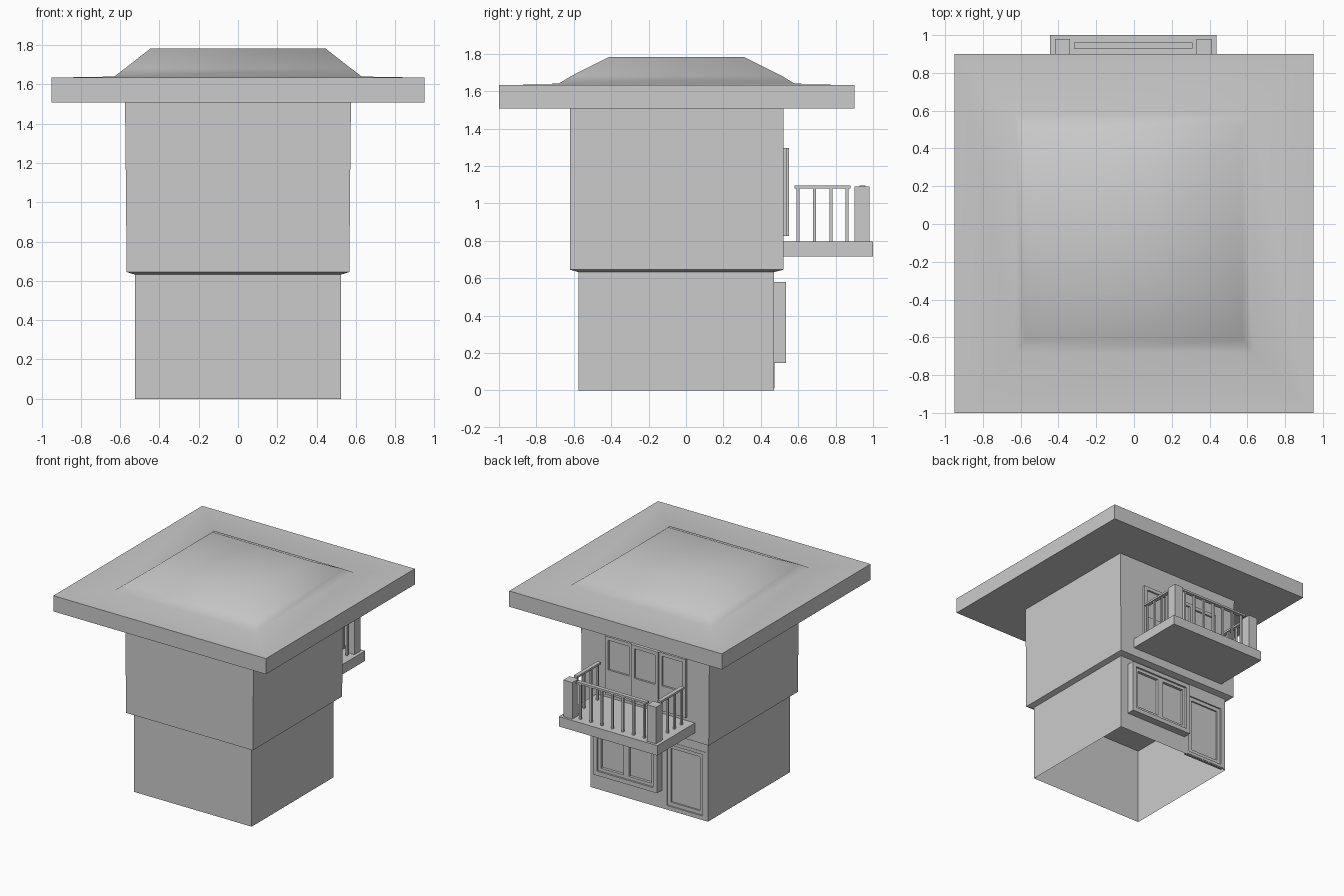
import bpy, bmesh

if "Cube" in bpy.data.objects:
    bpy.data.objects.remove(bpy.data.objects["Cube"])


def finish(name, bm, smooth=False):
    bmesh.ops.remove_doubles(bm, verts=bm.verts, dist=1e-5)
    bmesh.ops.recalc_face_normals(bm, faces=bm.faces)
    me = bpy.data.meshes.new(name)
    bm.to_mesh(me)
    bm.free()
    ob = bpy.data.objects.new(name, me)
    bpy.context.collection.objects.link(ob)
    for p in me.polygons:
        p.use_smooth = smooth
    return ob


def boxes(name, spans):
    """One object from axis-aligned boxes given as (x0, x1, y0, y1, z0, z1)."""
    me = bpy.data.meshes.new(name)
    bm = bmesh.new()
    for x0, x1, y0, y1, z0, z1 in spans:
        vs = bmesh.ops.create_cube(bm, size=1)["verts"]
        for v in vs:
            v.co.x = x1 if v.co.x > 0 else x0
            v.co.y = y1 if v.co.y > 0 else y0
            v.co.z = z1 if v.co.z > 0 else z0
    bm.to_mesh(me)
    bm.free()
    ob = bpy.data.objects.new(name, me)
    bpy.context.collection.objects.link(ob)
    return ob


def loft(rings, bottom=False, top=False):
    """Stacked rectangles (half_x, y0, y1, z); side 2 of each band faces back."""
    bm = bmesh.new()
    loops = [[bm.verts.new(c) for c in ((-hx, y0, z), (hx, y0, z), (hx, y1, z), (-hx, y1, z))]
             for hx, y0, y1, z in rings]
    for a, b in zip(loops, loops[1:]):
        for i in range(4):
            j = (i + 1) % 4
            bm.faces.new((a[i], a[j], b[j], b[i]))
    if bottom:
        bm.faces.new(loops[0][::-1])
    if top:
        bm.faces.new(loops[-1])
    return bm


def border(x0, x1, z0, z1, y0, y1, w):
    """Four bars around a rectangle on the back side."""
    return [(x0, x0 + w, y0, y1, z0, z1), (x1 - w, x1, y0, y1, z0, z1),
            (x0 + w, x1 - w, y0, y1, z0, z0 + w), (x0 + w, x1 - w, y0, y1, z1 - w, z1)]


# Lower storey: open below, with a doorway in the back wall
HX, YF, YB, ZT = 0.525, -0.575, 0.47, 0.635
DX0, DX1, DZ0, DZ1 = -0.505, -0.135, 0.01, 0.555
bm = loft([(HX, YF, YB, 0), (HX, YF, YB, ZT)])
bm.faces.ensure_lookup_table()
bmesh.ops.delete(bm, geom=[bm.faces[2]], context='FACES_ONLY')
for a, b, c, d in ((-HX, DX0, 0, ZT), (DX1, HX, 0, ZT), (DX0, DX1, 0, DZ0), (DX0, DX1, DZ1, ZT)):
    bm.faces.new([bm.verts.new(p) for p in ((b, YB, c), (a, YB, c), (a, YB, d), (b, YB, d))])
finish("lower_storey", bm)

# Upper storey with a slightly sloped underside
finish("upper_storey", loft([(0.525, -0.575, 0.47, 0.632), (0.567, -0.62, 0.52, 0.645),
                             (0.57, -0.62, 0.52, 1.04), (0.575, -0.62, 0.52, 1.51)], bottom=True))

# Roof: overhanging slab and soft hipped top
finish("roof_slab", loft([(0.95, -1, 0.9, 1.507), (0.95, -1, 0.9, 1.634)], True, True))
finish("roof_hip", loft([(0.92, -0.97, 0.87, 1.635), (0.63, -0.68, 0.58, 1.64),
                         (0.577, -0.615, 0.515, 1.68), (0.445, -0.41, 0.31, 1.783)],
                        top=True), smooth=True)

# Ground floor door, set into the wall
boxes("door_frame", border(DX0, DX1, DZ0, DZ1, 0.44, 0.473, 0.025))
boxes("door_leaf", border(DX0 + .025, DX1 - .025, DZ0 + .025, DZ1 - .025, 0.44, 0.462, 0.03)
      + [(DX0 + .055, DX1 - .055, 0.44, 0.45, DZ0 + .055, DZ1 - .055)])

# Ground floor window: projecting box with two panes
WX0, WX1, WZ0, WZ1 = -0.115, 0.457, 0.145, 0.58
mid = (WX0 + WX1) / 2
boxes("window_frame", border(WX0, WX1, WZ0, WZ1, 0.47, 0.535, 0.035))
sashes = []
for a, b in ((WX0 + .035, mid), (mid, WX1 - .035)):
    sashes += border(a, b, WZ0 + .035, WZ1 - .035, 0.47, 0.52, 0.025)
    sashes.append((a + .025, b - .025, 0.47, 0.498, WZ0 + .06, WZ1 - .06))
boxes("window_sashes", sashes)

# Three balcony door leaves, each with an upper pane
for i in range(3):
    a = -0.375 + 0.24 * i
    b, f = a + 0.24, 0.55 if i == 1 else 0.54
    boxes(f"balcony_door_{i + 1}",
          border(a, b, 1.0, 1.295, 0.52, f, 0.028)
          + [(a + .028, b - .028, 0.52, f - .015, 1.028, 1.267),
             (a, b, 0.52, f, 0.825, 1.0)])

# Balcony floor, posts, rails and balusters
CX = -0.004
boxes("balcony_floor", [(CX - .44, CX + .44, 0.515, 1.0, 0.715, 0.795)])
boxes("balcony_posts", [(CX + s * .374 - .04, CX + s * .374 + .04, 0.9, 0.98, 0.795, 1.09)
                        for s in (-1, 1)])
boxes("balcony_rails", [(CX - .314, CX + .314, 0.928, 0.96, 1.08, 1.096)]
      + [(CX + s * .374 - .016, CX + s * .374 + .016, 0.58, 0.88, 1.08, 1.096) for s in (-1, 1)])
spots = [(CX - .285 + .095 * i, 0.944) for i in range(7)]
spots += [(CX + s * .374, 0.6 + .087 * i) for s in (-1, 1) for i in range(4)]
boxes("balcony_balusters", [(x - .008, x + .008, y - .008, y + .008, 0.795, 1.08)
                            for x, y in spots])
